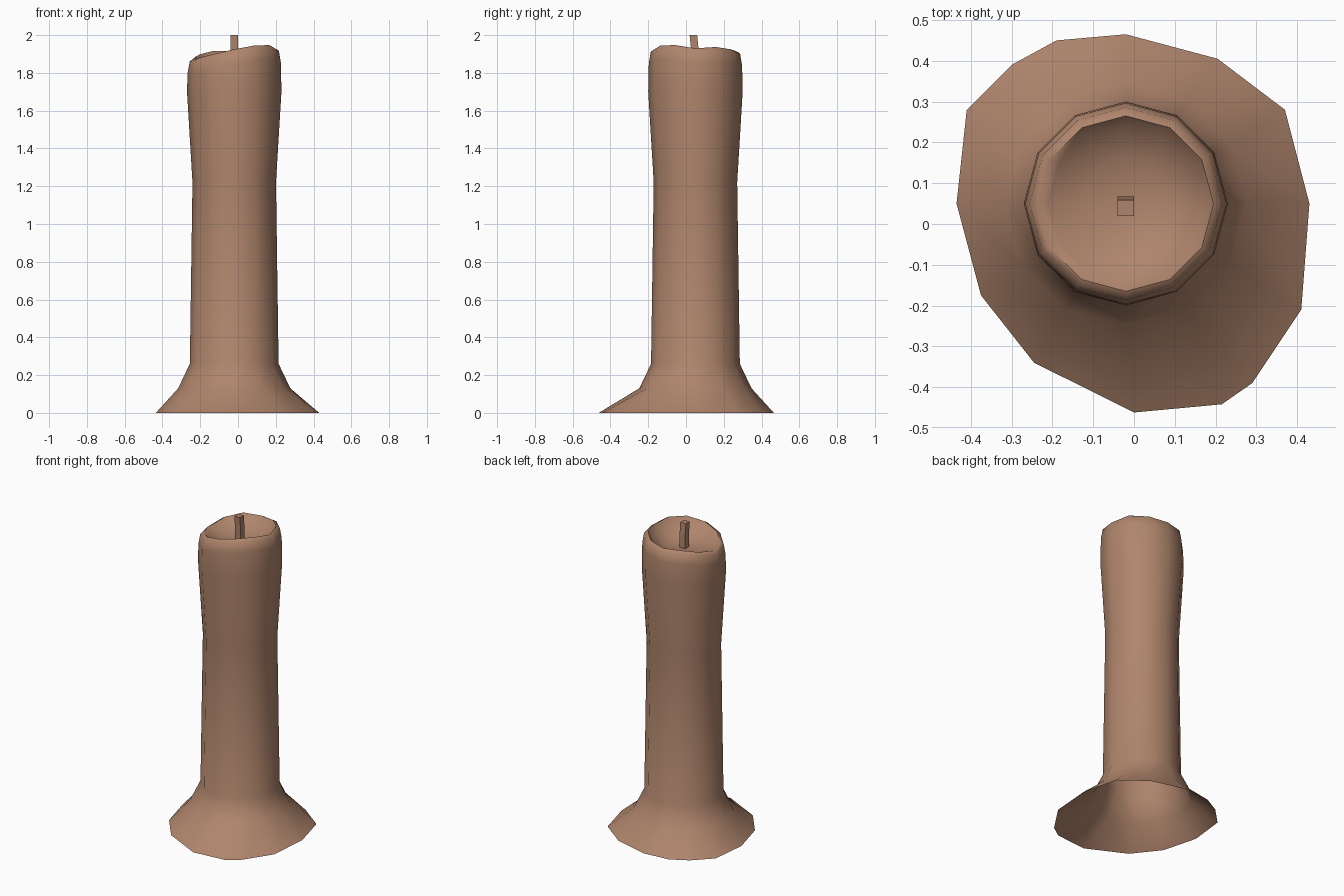
import bpy, bmesh, math

if "Cube" in bpy.data.objects:
    bpy.data.objects.remove(bpy.data.objects["Cube"])

CX, CY, N = -0.02, 0.05, 12

wax = bpy.data.materials.new("tan_wax")
wax.diffuse_color = (0.43, 0.235, 0.15, 1)
wax.use_nodes = True
wax.node_tree.nodes["Principled BSDF"].inputs["Base Color"].default_value = wax.diffuse_color


def finish(bm, name, angle):
    bmesh.ops.recalc_face_normals(bm, faces=bm.faces)
    me = bpy.data.meshes.new(name)
    bm.to_mesh(me)
    bm.free()
    ob = bpy.data.objects.new(name, me)
    bpy.context.collection.objects.link(ob)
    me.materials.append(wax)
    bpy.ops.object.select_all(action='DESELECT')
    ob.select_set(True)
    bpy.context.view_layer.objects.active = ob
    bpy.ops.object.shade_smooth_by_angle(angle=math.radians(angle))
    return ob


def ring(bm, r, heights):
    return [bm.verts.new((CX + r * math.cos(math.tau * i / N),
                          CY + r * math.sin(math.tau * i / N), heights[i]))
            for i in range(N)]


def bridge(bm, a, b):
    n = len(a)
    for i in range(n):
        j = (i + 1) % n
        bm.faces.new((a[i], a[j], b[j], b[i]))


# Candle: shaft, uneven melted rim and shallow bowl
bm = bmesh.new()
rim = [1.93, 1.937, 1.925, 1.915, 1.917, 1.897,
       1.872, 1.88, 1.90, 1.925, 1.945, 1.947]
rings = [ring(bm, r, [z] * N) for r, z in
         [(0.297, 0.13), (0.235, 0.26), (0.221, 1.22), (0.25, 1.70)]]
rings.append(ring(bm, 0.247, [h - 0.075 for h in rim]))
rings.append(ring(bm, 0.236, [h - 0.012 for h in rim]))
rings.append(ring(bm, 0.215, rim))
rings.append(ring(bm, 0.19, [h * 0.5 + 0.5 * 1.86 for h in rim]))
rings.append(ring(bm, 0.11, [1.845] * N))
for a, b in zip(rings, rings[1:]):
    bridge(bm, a, b)
centre = bm.verts.new((CX, CY, 1.838))
for i in range(N):
    bm.faces.new((rings[-1][i], rings[-1][(i + 1) % N], centre))

# Irregular melted skirt, open underneath; two spokes have a split corner
skirt = [[(0.43, 0.05)], [(0.37, 0.28)], [(0.205, 0.405)], [(-0.02, 0.465)],
         [(-0.19, 0.45), (-0.30, 0.39)], [(-0.41, 0.28)], [(-0.435, 0.05)],
         [(-0.375, -0.175)], [(-0.245, -0.34)], [(0.0, -0.462)],
         [(0.215, -0.442), (0.29, -0.39)], [(0.41, -0.21)]]
foot = [[bm.verts.new((x, y, 0)) for x, y in corner] for corner in skirt]
top = rings[0]
for i in range(N):
    j = (i + 1) % N
    bm.faces.new((foot[i][-1], foot[j][0], top[j], top[i]))
    if len(foot[i]) == 2:
        bm.faces.new((foot[i][0], foot[i][1], top[i]))
finish(bm, "candle", 60)

# Wick: slightly bent square stem
bm = bmesh.new()
sections = []
for x, y, z in [(-0.02, 0.045, 1.82), (-0.02, 0.047, 1.92), (-0.02, 0.039, 2.0)]:
    sections.append([bm.verts.new((x + sx * 0.02, y + sy * 0.02, z))
                     for sx, sy in [(-1, -1), (1, -1), (1, 1), (-1, 1)]])
for a, b in zip(sections, sections[1:]):
    bridge(bm, a, b)
bm.faces.new(sections[-1])
bm.faces.new(sections[0][::-1])
finish(bm, "wick", 60)
